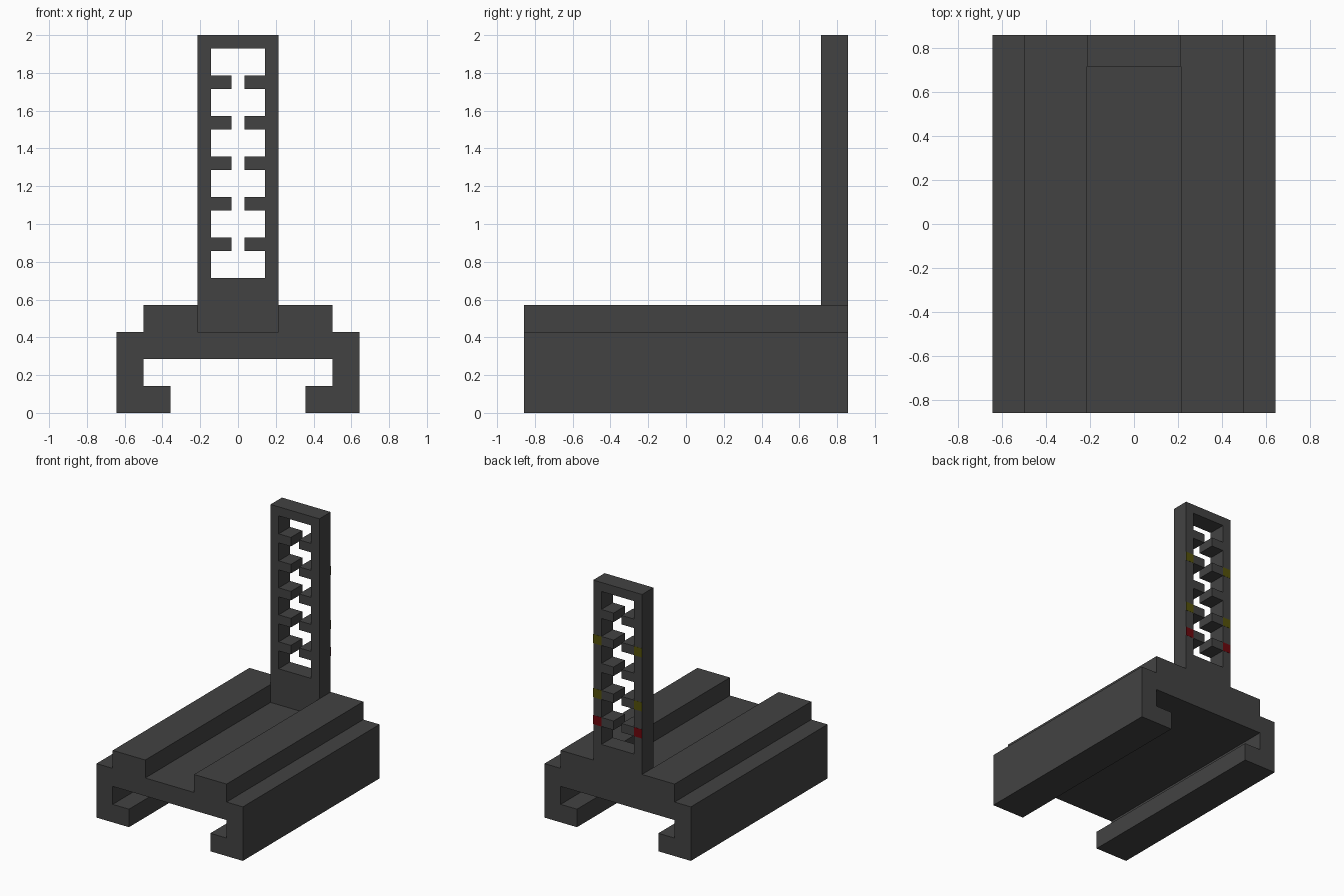
import bpy, bmesh

if "Cube" in bpy.data.objects:
    bpy.data.objects.remove(bpy.data.objects["Cube"])

U = 1 / 14  # grid unit: the model is 18 x 24 x 28 units


def material(name, rgb):
    m = bpy.data.materials.new(name)
    m.diffuse_color = (*rgb, 1)
    m.use_nodes = True
    m.node_tree.nodes["Principled BSDF"].inputs["Base Color"].default_value = m.diffuse_color
    return m


DARK = material("dark_grey", (0.055, 0.055, 0.055))
YELLOW = material("yellow", (0.09, 0.085, 0.003))
RED = material("red", (0.15, 0.002, 0.004))


def mirrored_prism(name, half_profile, y0, y1, mat):
    """Extrude a right-half x/z profile along y and mirror it across x = 0."""
    bm = bmesh.new()
    face = bm.faces.new([bm.verts.new((x * U, y0 * U, z * U)) for x, z in half_profile])
    ext = bmesh.ops.extrude_face_region(bm, geom=[face], use_keep_orig=True)
    moved = [g for g in ext["geom"] if isinstance(g, bmesh.types.BMVert)]
    bmesh.ops.translate(bm, verts=moved, vec=(0, (y1 - y0) * U, 0))
    bmesh.ops.recalc_face_normals(bm, faces=bm.faces[:])
    # open the seam so both halves join cleanly
    seam = [f for f in bm.faces if all(abs(v.co.x) < 1e-6 for v in f.verts)]
    bmesh.ops.delete(bm, geom=seam, context='FACES_ONLY')
    me = bpy.data.meshes.new(name)
    bm.to_mesh(me)
    bm.free()
    me.materials.append(mat)
    ob = bpy.data.objects.new(name, me)
    bpy.context.collection.objects.link(ob)
    mod = ob.modifiers.new("mirror", 'MIRROR')
    mod.use_clip = True
    return ob


# Sliding base: clip lips below, two rails above
mirrored_prism("slide_base", [(0, 4), (7, 4), (7, 2), (5, 2), (5, 0), (9, 0), (9, 6),
                              (7, 6), (7, 8), (3, 8), (3, 6), (0, 6)], -12, 12, DARK)

# Upright sight leaf: window frame with five pairs of teeth
tooth_z = [12, 15, 18, 21, 24]
outline = [(0, 6), (3, 6), (3, 28), (0, 28), (0, 27), (2, 27)]
for z in reversed(tooth_z):
    outline += [(2, z + 1), (0.5, z + 1), (0.5, z), (2, z)]
outline += [(2, 10), (0, 10)]
mirrored_prism("upright_frame", outline, 10, 12, DARK)

# Coloured marks on the back of the frame
for i, mat in ((0, RED), (1, YELLOW), (3, YELLOW)):
    z = tooth_z[i]
    mirrored_prism(f"back_mark_{i + 1}", [(2, z), (3, z), (3, z + 1), (2, z + 1)],
                   11.98, 12.02, mat)
